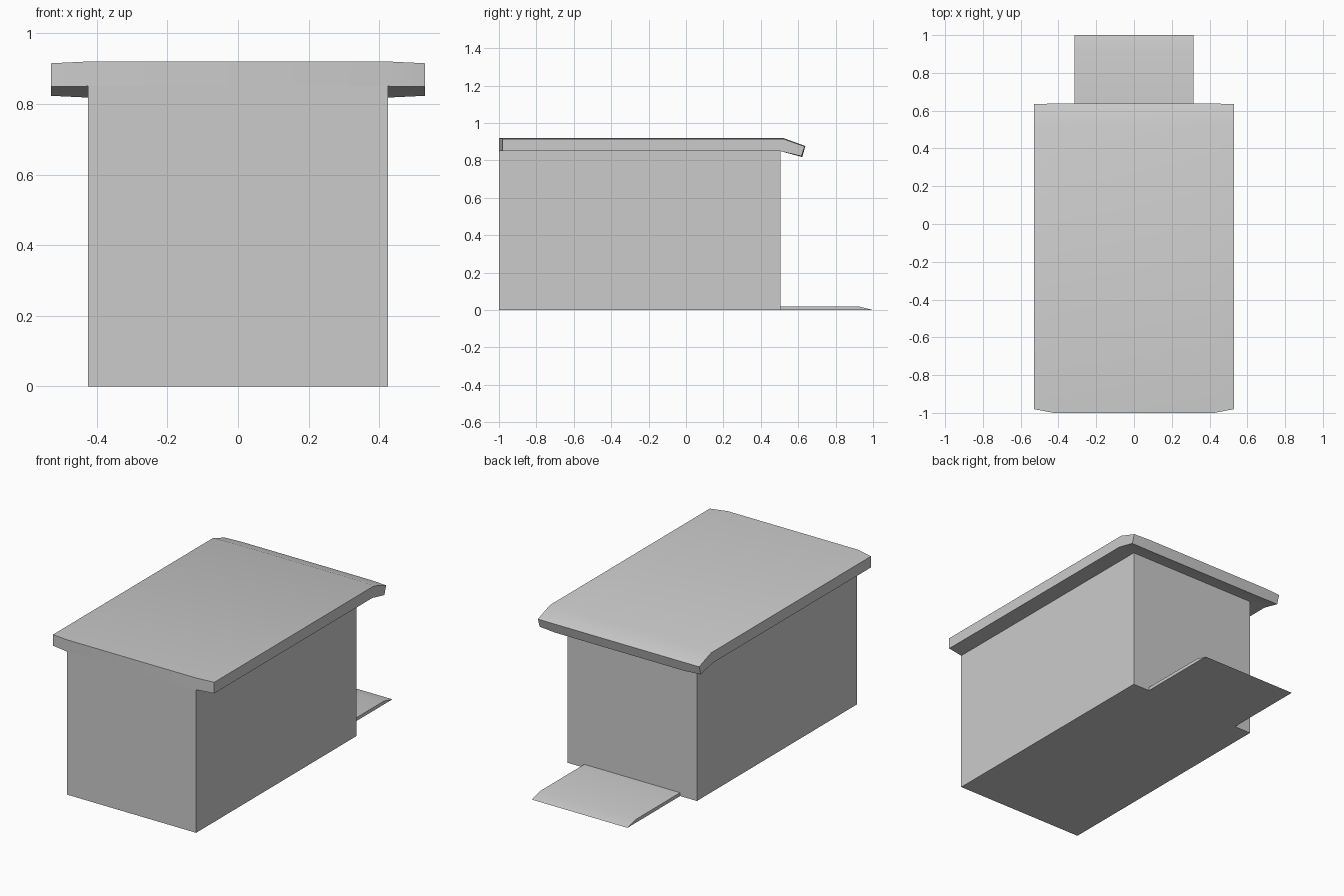
import bpy
import math

old = bpy.data.objects.get("Cube")
if old:
    bpy.data.objects.remove(old, do_unlink=True)

grey = bpy.data.materials.new("plain_grey")
colour = (0.6, 0.6, 0.6, 1)
grey.diffuse_color = colour
grey.use_nodes = True
grey.node_tree.nodes["Principled BSDF"].inputs["Base Color"].default_value = colour


def loft(name, stations):
    """Skin matching (y, z) profiles placed at increasing x, with end caps."""
    n = len(stations[0][1])
    verts = [(x, y, z) for x, profile in stations for y, z in profile]
    faces = [tuple(range(n))[::-1], tuple(range(len(verts) - n, len(verts)))]
    for s in range(len(stations) - 1):
        for i in range(n):
            j = (i + 1) % n
            a, b = s * n, (s + 1) * n
            faces.append((a + i, a + j, b + j, b + i))
    mesh = bpy.data.meshes.new(name)
    mesh.from_pydata(verts, [], faces)
    mesh.materials.append(grey)
    obj = bpy.data.objects.new(name, mesh)
    bpy.context.collection.objects.link(obj)
    # Consistent outward faces, soft shading over shallow bends
    bpy.ops.object.select_all(action="DESELECT")
    obj.select_set(True)
    bpy.context.view_layer.objects.active = obj
    bpy.ops.object.mode_set(mode="EDIT")
    bpy.ops.mesh.select_all(action="SELECT")
    bpy.ops.mesh.normals_make_consistent(inside=False)
    bpy.ops.object.mode_set(mode="OBJECT")
    bpy.ops.object.shade_smooth_by_angle(angle=math.radians(30))
    return obj


# Box-shaped body
body = [(-1, 0), (0.505, 0), (0.505, 0.85), (-1, 0.85)]
loft("body", [(-0.425, body), (0.425, body)])

# Overhanging roof slab with a drooping rear lip and slightly tapered sides
middle = [(-1, 0.85), (0.505, 0.85), (0.622, 0.818),
          (0.638, 0.877), (0.52, 0.92), (-1, 0.92)]
side = [(-0.98, 0.849), (0.505, 0.849), (0.617, 0.823),
        (0.634, 0.875), (0.52, 0.915), (-0.98, 0.915)]
loft("roof", [(-0.53, side), (-0.425, middle), (0.425, middle), (0.53, side)])

# Thin ramp with a bevelled tip
ramp = [(0.505, 0), (1, 0), (0.92, 0.02), (0.505, 0.02)]
loft("ramp", [(-0.315, ramp), (0.315, ramp)])
